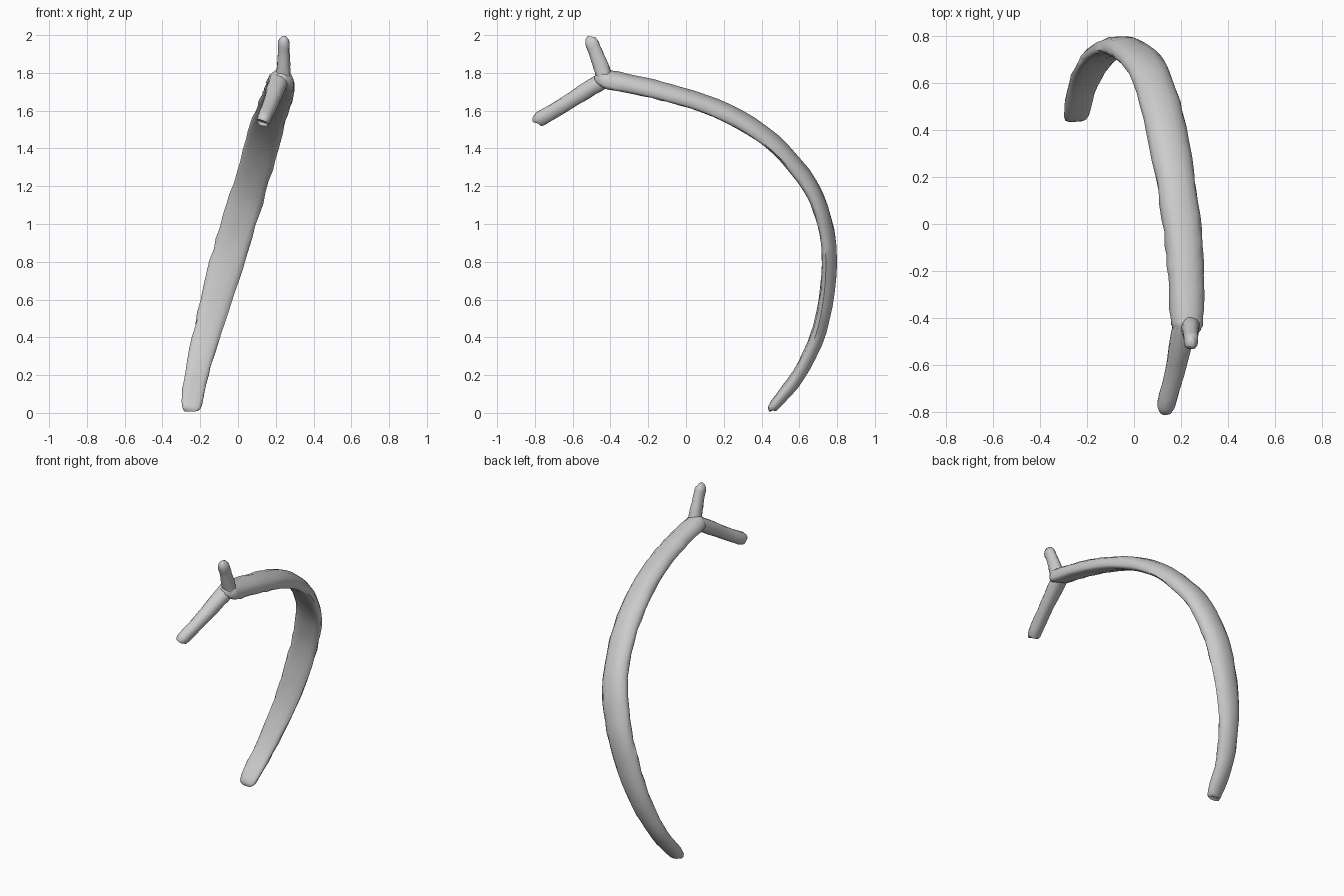
import bpy, bmesh, math, random
from mathutils import Vector

if "Cube" in bpy.data.objects:
    bpy.data.objects.remove(bpy.data.objects["Cube"])

random.seed(4)
SIDES = 14
FLAT = Vector((1, 0, -0.27)).normalized()   # wide direction of the section


def catmull(p0, p1, p2, p3, t):
    return [0.5 * (2*b + (c - a)*t + (2*a - 5*b + 4*c - d)*t*t + (3*b - a - 3*c + d)*t**3)
            for a, b, c, d in zip(p0, p1, p2, p3)]


def soft(v, power):
    return math.copysign(abs(v) ** power, v)


def section(a, flatten):
    """Unit section: domed on the outside, flatter on the inside as flatten grows."""
    u, v = soft(math.cos(a), 0.85), math.sin(a)
    v = -flatten + (1 + flatten) * v if v > 0 else -flatten + (1 - flatten) * soft(v, 0.75)
    return u, v


def limb(name, stations, steps, wobble, flatten):
    """Sweep a section along stations of (x, y, z, half width, half thickness)."""
    pts = []
    n = len(stations)
    for i in range(n - 1):
        q = [stations[max(0, min(n - 1, i + k))] for k in (-1, 0, 1, 2)]
        pts += [catmull(*q, s / steps) for s in range(steps)]
    pts.append(list(stations[-1]))
    centres = [Vector(p[:3]) for p in pts]
    bm = bmesh.new()
    rings = []
    for i, p in enumerate(pts):
        tangent = (centres[min(i + 1, len(pts) - 1)] - centres[max(i - 1, 0)]).normalized()
        wide = (FLAT - tangent * FLAT.dot(tangent)).normalized()
        thin = tangent.cross(wide)
        end = i in (0, len(pts) - 1)
        ring = []
        for k in range(SIDES):
            u, v = section(2 * math.pi * k / SIDES, flatten)
            r = 1 + (0 if end else random.uniform(-wobble, wobble))
            ring.append(bm.verts.new(centres[i] + r * (wide * u * p[3] + thin * v * p[4])))
        rings.append(ring)
    for r0, r1 in zip(rings, rings[1:]):
        for k in range(SIDES):
            j = (k + 1) % SIDES
            bm.faces.new((r0[k], r0[j], r1[j], r1[k]))
    bm.faces.new(rings[0][::-1])
    bm.faces.new(rings[-1])
    bmesh.ops.recalc_face_normals(bm, faces=bm.faces)
    mesh = bpy.data.meshes.new(name)
    bm.to_mesh(mesh)
    bm.free()
    obj = bpy.data.objects.new(name, mesh)
    bpy.context.collection.objects.link(obj)
    bpy.ops.object.select_all(action='DESELECT')
    obj.select_set(True)
    bpy.context.view_layer.objects.active = obj
    bpy.ops.object.shade_smooth_by_angle(angle=math.radians(60))
    return obj


# Long curved branch, from the blunt foot to the fork
limb("curved_branch", [
    (-0.250, 0.457, 0.012, 0.030, 0.015),
    (-0.247, 0.470, 0.040, 0.054, 0.027),
    (-0.220, 0.600, 0.205, 0.063, 0.035),
    (-0.160, 0.708, 0.440, 0.072, 0.038),
    (-0.082, 0.756, 0.720, 0.087, 0.040),
    (-0.010, 0.745, 0.960, 0.090, 0.041),
    (0.064, 0.660, 1.200, 0.090, 0.041),
    (0.130, 0.460, 1.435, 0.089, 0.041),
    (0.177, 0.220, 1.590, 0.086, 0.042),
    (0.212, -0.030, 1.680, 0.083, 0.043),
    (0.225, -0.220, 1.728, 0.079, 0.044),
    (0.230, -0.400, 1.765, 0.073, 0.046),
    (0.232, -0.450, 1.775, 0.056, 0.038),
    (0.230, -0.482, 1.778, 0.022, 0.018),
], 4, 0.05, 0.45)

# Short prong pointing up
limb("upper_prong", [
    (0.238, -0.425, 1.750, 0.045, 0.040),
    (0.241, -0.448, 1.830, 0.036, 0.042),
    (0.243, -0.478, 1.910, 0.031, 0.036),
    (0.243, -0.500, 1.965, 0.030, 0.035),
    (0.243, -0.500, 1.992, 0.013, 0.022),
], 3, 0.04, 0.0)

# Longer prong pointing forward and down
limb("lower_prong", [
    (0.220, -0.420, 1.770, 0.050, 0.042),
    (0.203, -0.500, 1.725, 0.049, 0.043),
    (0.172, -0.640, 1.635, 0.041, 0.039),
    (0.137, -0.770, 1.557, 0.037, 0.039),
    (0.131, -0.787, 1.543, 0.028, 0.028),
], 3, 0.04, 0.0)
